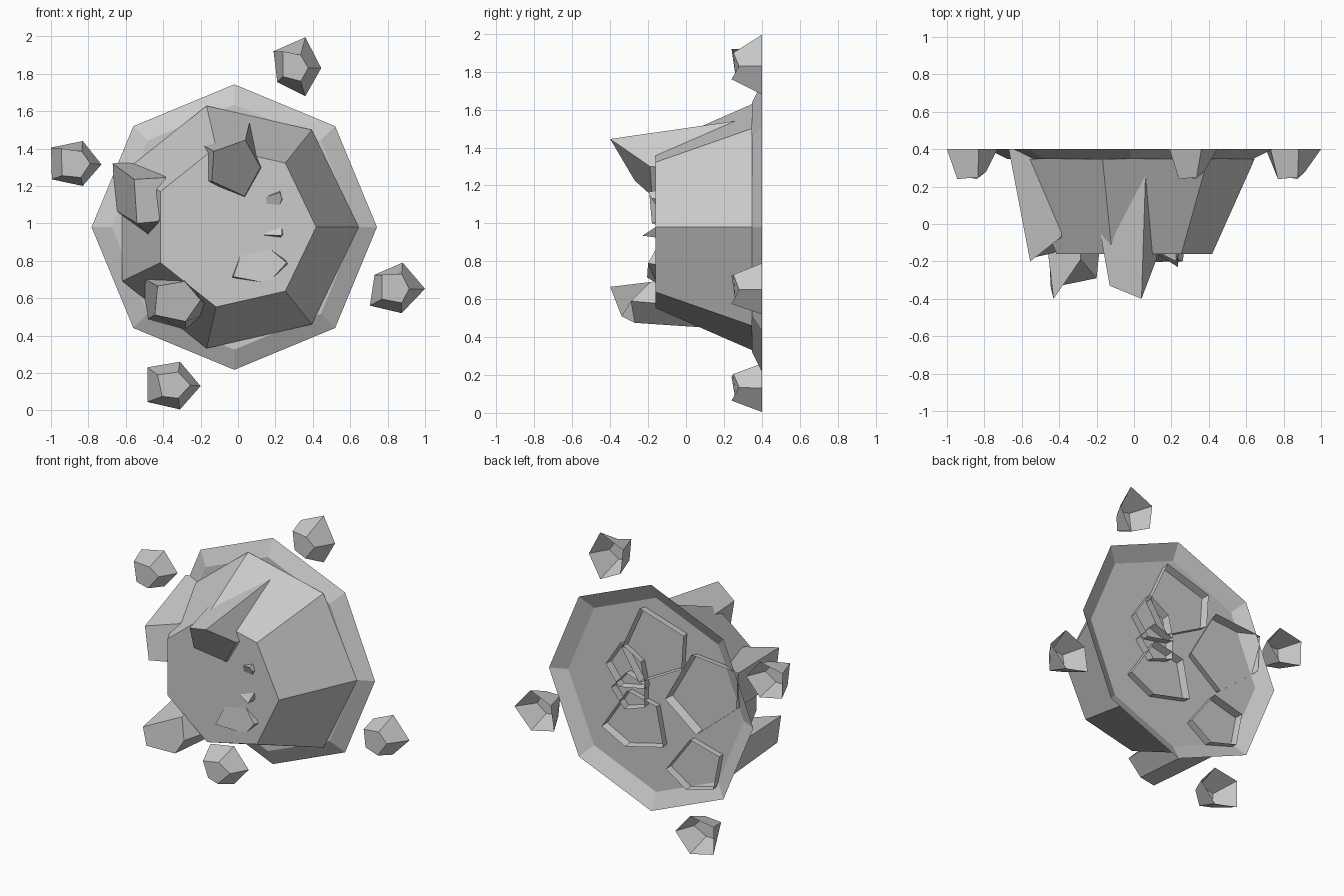
import bpy, bmesh
from math import cos, sin, tau

CX, CZ = -0.02, 0.98   # axis of the main body
BACK = 0.40            # open back plane


def ring(n, r, y, cx=CX, cz=CZ):
    """Regular polygon in the x-z plane, first corner on +x."""
    return [(cx + r * cos(tau * i / n), y, cz + r * sin(tau * i / n)) for i in range(n)]


def chunk(name, base, cap):
    """Open-backed faceted stone: side walls from base to cap, plus the cap."""
    bm = bmesh.new()
    b = [bm.verts.new(p) for p in base]
    c = [bm.verts.new(p) for p in cap]
    n = len(b)
    for i in range(n):
        j = (i + 1) % n
        bm.faces.new((b[j], b[i], c[i], c[j]))
    bm.faces.new(c[::-1])
    bm.normal_update()
    mesh = bpy.data.meshes.new(name)
    bm.to_mesh(mesh)
    bm.free()
    obj = bpy.data.objects.new(name, mesh)
    bpy.context.collection.objects.link(obj)
    return obj


def stone(name, base, cap):
    """Pentagon stone: base corners (x, z) on the back plane, cap corners (x, z, y)."""
    return chunk(name, [(x, BACK, z) for x, z in base], [(x, y, z) for x, z, y in cap])


# Shallow octagonal plate and the big seven-sided boulder
chunk("back_plate", ring(8, 0.763, BACK), ring(8, 0.655, 0.347))
chunk("main_boulder", ring(7, 0.665, 0.347), ring(7, 0.438, -0.16))

# Three large spikes breaking out of the boulder
stone("top_spike",
      [(.20, 1.26), (.066, 1.56), (-.26, 1.46), (-.245, 1.23), (.07, 1.06)],
      [(.12, 1.30, -.19), (.04, 1.445, -.40), (-.13, 1.385, -.33),
       (-.14, 1.225, -.27), (.035, 1.145, -.18)])
stone("left_spike",
      [(-.124, 1.0), (-.32, 1.35), (-.67, 1.32), (-.655, 1.07), (-.356, .82)],
      [(-.33, 1.12, -.10), (-.39, 1.245, -.07), (-.555, 1.235, -.20),
       (-.54, 1.0, -.18), (-.43, 1.01, -.155)])
stone("lower_spike",
      [(-.13, .53), (-.31, .775), (-.527, .717), (-.483, .487), (-.28, .43)],
      [(-.20, .59, -.29), (-.285, .69, -.19), (-.43, .665, -.40),
       (-.445, .51, -.34), (-.28, .475, -.27)])

# Buried stones whose tips just pierce the front face
stone("buried_stone_low",
      [(.35, .69), (.16, .98), (-.057, .93), (-.11, .67), (.174, .60)],
      [(.26, .79, -.20), (.15, .88, -.15), (.02, .85, -.15),
       (-.025, .715, -.205), (.16, .68, -.15)])
stone("buried_stone_mid",
      [(.28, .97), (.17, 1.10), (.03, 1.05), (.03, .90), (.18, .85)],
      [(.235, .98, -.16), (.17, 1.04, -.13), (.08, 1.02, -.12),
       (.09, .94, -.14), (.235, .935, -.23)])
stone("buried_stone_high",
      [(.32, 1.12), (.21, 1.29), (.06, 1.20), (.02, 1.03), (.22, .99)],
      [(.235, 1.13, -.18), (.225, 1.165, -.20), (.11, 1.13, -.14),
       (.10, 1.06, -.13), (.20, 1.05, -.13)])

# Four loose stones floating round the plate: base corners and cap corners
LOOSE = {
    "loose_stone_top": (
        [(.445, 1.83), (.36, 1.995), (.19, 1.92), (.21, 1.755), (.36, 1.68)],
        [(.375, 1.83), (.335, 1.90), (.24, 1.92), (.24, 1.785), (.335, 1.76)]),
    "loose_stone_left": (
        [(-.73, 1.315), (-.83, 1.44), (-1.0, 1.405), (-.995, 1.235), (-.83, 1.20)],
        [(-.79, 1.32), (-.835, 1.385), (-.945, 1.40), (-.94, 1.255), (-.84, 1.245)]),
    "loose_stone_right": (
        [(1.0, .65), (.88, .79), (.73, .725), (.705, .56), (.875, .52)],
        [(.915, .65), (.875, .73), (.77, .725), (.77, .595), (.875, .575)]),
    "loose_stone_bottom": (
        [(-.20, .13), (-.31, .26), (-.485, .23), (-.485, .045), (-.31, .005)],
        [(-.255, .135), (-.32, .205), (-.43, .19), (-.405, .075), (-.32, .065)]),
}
for name, (base, cap) in LOOSE.items():
    depths = (.28, .25, .24, .26, .24)
    stone(name, base, [(x, z, y) for (x, z), y in zip(cap, depths)])
